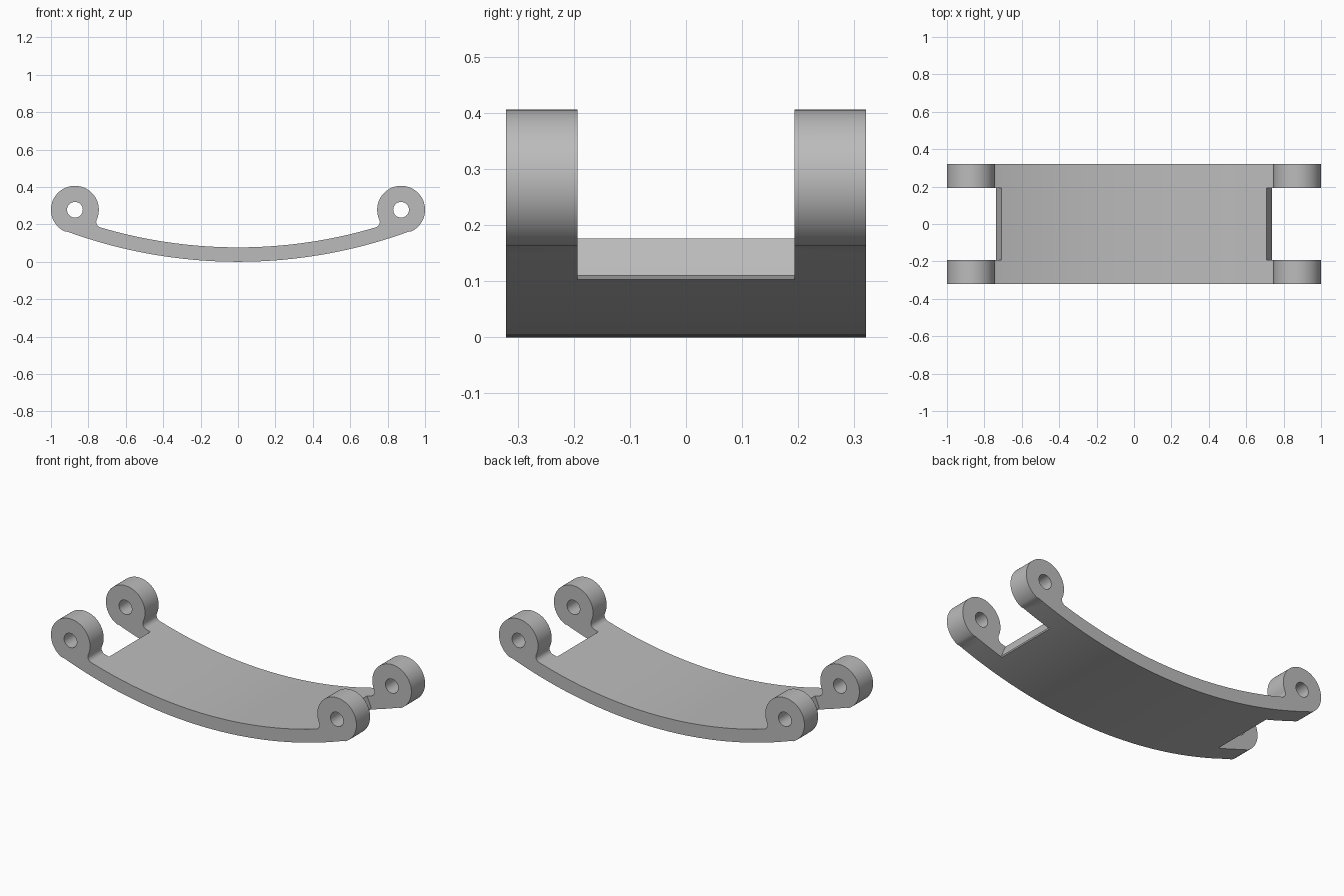
import bpy, bmesh, math
from mathutils import Vector

cube = bpy.data.objects.get("Cube")
if cube:
    bpy.data.objects.remove(cube, do_unlink=True)

grey = bpy.data.materials.new("plain grey")
grey.use_nodes = True
colour = (0.5, 0.5, 0.5, 1)
grey.diffuse_color = colour
grey.node_tree.nodes["Principled BSDF"].inputs["Base Color"].default_value = colour

HALF_WIDTH, NOTCH_HALF = 0.321, 0.193
LUG, LUG_R, HOLE_R = Vector((0.872, 0.278)), 0.128, 0.042
BEND_R, THICK, FILLET_R = 2.6646, 0.077, 0.03
BEND = Vector((0, BEND_R))


def arc(centre, radius, start, end, steps):
    return [centre + radius * Vector((math.cos(a), math.sin(a)))
            for a in (start + (end - start) * i / steps for i in range(steps + 1))]


def angle(centre, point):
    d = point - centre
    return math.atan2(d.y, d.x)


def prism(name, outline, half):
    """Extrude an x-z outline along y."""
    bm = bmesh.new()
    face = bm.faces.new([bm.verts.new((p[0], -half, p[1])) for p in outline])
    new = bmesh.ops.extrude_face_region(bm, geom=[face])["geom"]
    bmesh.ops.translate(bm, vec=(0, 2 * half, 0),
                        verts=[v for v in new if isinstance(v, bmesh.types.BMVert)])
    bmesh.ops.recalc_face_normals(bm, faces=bm.faces)
    mesh = bpy.data.meshes.new(name)
    bm.to_mesh(mesh)
    bm.free()
    obj = bpy.data.objects.new(name, mesh)
    bpy.context.collection.objects.link(obj)
    mesh.materials.append(grey)
    return obj


# Centre of the concave fillet touching both the lug and the upper bend
a, b = BEND_R - THICK - FILLET_R, LUG_R + FILLET_R
d = LUG - BEND
along = (a * a - b * b + d.length_squared) / (2 * d.length)
u = d.normalized()
fillet = BEND + u * along + Vector((u.y, -u.x)) * math.sqrt(a * a - along * along)

# Right half of the side profile: lower bend, lug, fillet, upper bend
down = -math.pi / 2
tangent = angle(BEND, LUG)
lug_end = angle(LUG, fillet) % (2 * math.pi)
fillet_start = angle(fillet, LUG)
fillet_end = angle(BEND, fillet)
half = arc(BEND, BEND_R, down, tangent, 24)
half += arc(LUG, LUG_R, tangent, lug_end, 48)[1:]
half += arc(fillet, FILLET_R, fillet_start, fillet_end, 10)[1:]
half += arc(BEND, BEND_R - THICK, fillet_end, down, 20)[1:]
mirrored = [Vector((-p.x, p.y)) for p in reversed(half[1:-1])]
link = prism("curved_link", half + mirrored, HALF_WIDTH)

# Pin holes and end notches
notch = [(0.70, 0.6), (0.708, 0.18), (0.711, 0.172), (0.725, 0.142), (0.734, 0.120),
         (0.737, 0.110), (0.734, 0.103), (0.729, 0.098), (0.729, -0.1), (1.2, -0.1), (1.2, 0.6)]
cutters = []
for side, label in ((1, "left"), (-1, "right")):
    pin = arc(Vector((side * LUG.x, LUG.y)), HOLE_R, 0, 2 * math.pi, 32)[:-1]
    cutters.append(prism(label + "_pin_cutter", pin, HALF_WIDTH + 0.1))
    cutters.append(prism(label + "_notch_cutter", [(side * x, z) for x, z in notch], NOTCH_HALF))

bpy.ops.object.select_all(action='DESELECT')
bpy.context.view_layer.objects.active = link
link.select_set(True)
for cutter in cutters:
    cut = link.modifiers.new(cutter.name, 'BOOLEAN')
    cut.operation = 'DIFFERENCE'
    cut.solver = 'EXACT'
    cut.object = cutter
    bpy.ops.object.modifier_apply(modifier=cut.name)
    bpy.data.objects.remove(cutter, do_unlink=True)

bpy.ops.object.shade_smooth_by_angle(angle=math.radians(35))
